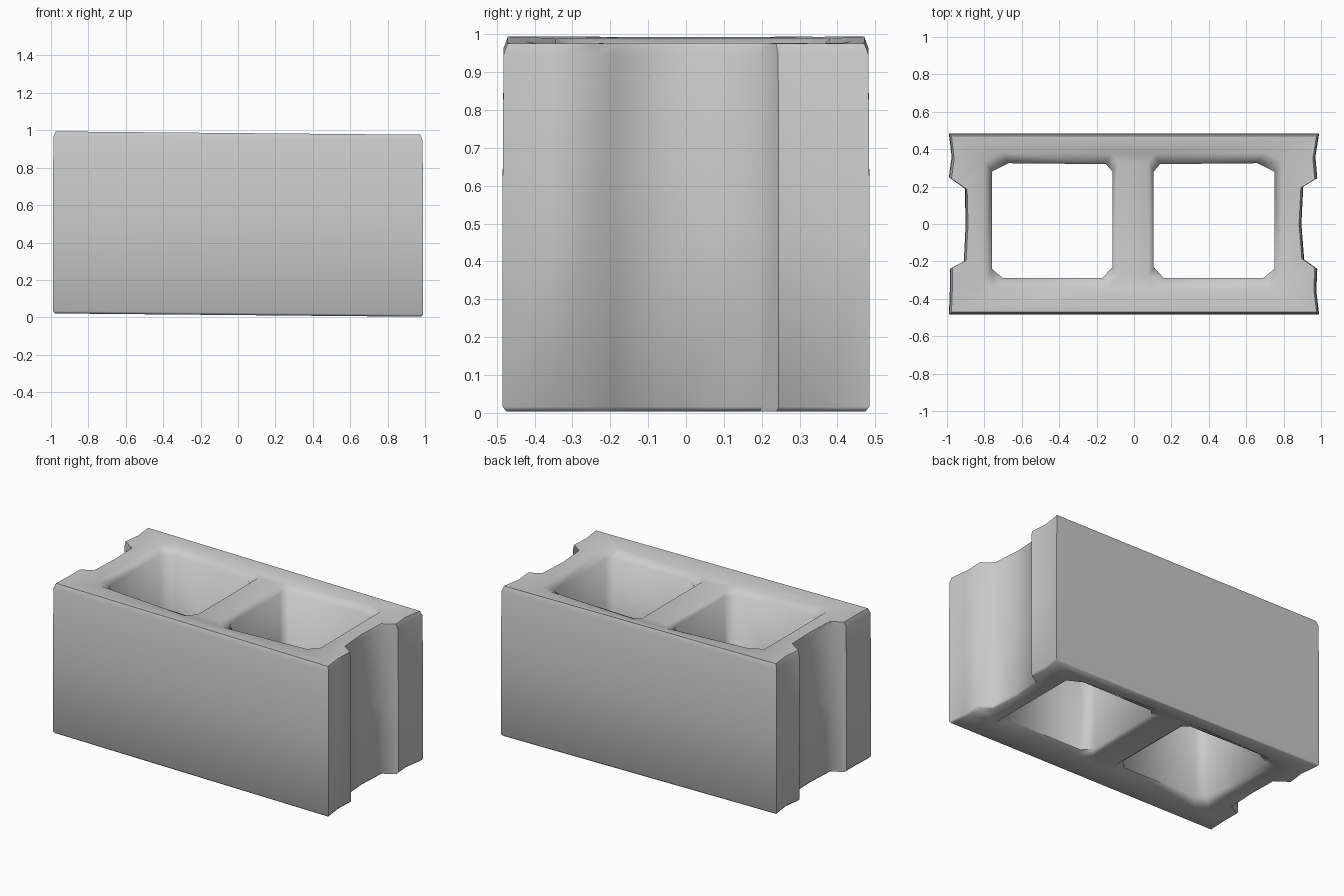
import bpy, bmesh
from mathutils import Vector

if "Cube" in bpy.data.objects:
    bpy.data.objects.remove(bpy.data.objects["Cube"])

# plan outline (counter-clockwise) with recessed, slightly worn ends
OUTER = [(-0.99, -0.485), (0.99, -0.485), (0.975, -0.36), (0.98, -0.24), (0.91, -0.19),
         (0.895, 0.0), (0.905, 0.2), (0.98, 0.245), (0.97, 0.36), (0.99, 0.485),
         (-0.99, 0.485), (-0.975, 0.36), (-0.99, 0.25), (-0.905, 0.19),
         (-0.9, 0.0), (-0.91, -0.2), (-0.985, -0.24), (-0.985, -0.36)]
# right-hand core: opening with clipped corners
CORE = [(0.16, -0.29), (0.69, -0.29), (0.75, -0.24), (0.75, 0.28),
        (0.66, 0.325), (0.14, 0.32), (0.105, 0.28), (0.105, -0.23)]
CORES = [CORE, [(-x - 0.01, y) for x, y in CORE]]

bm = bmesh.new()


def lean(x, y, z):
    # slight slump of the worn top and bottom faces
    return Vector((x, y, z - 0.009 * x))


def ring(points):
    verts = [bm.verts.new(lean(*p)) for p in points]
    edges = [bm.edges.new((v, verts[i - 1])) for i, v in enumerate(verts)]
    return verts, edges


def bridge(a, b):
    for i in range(len(a)):
        bm.faces.new((a[i - 1], a[i], b[i], b[i - 1]))


def outer_ring(z, inset):
    return ring([(x * (1 - inset / 0.99), y * (1 - inset / 0.485), z) for x, y in OUTER])


def core_ring(core, z, flare, dip):
    # flared mouth; the middle web dips a little below the rim
    cx, cy = sum(p[0] for p in core) / 8, 0.015
    pts = []
    for x, y in core:
        web = abs(x) < 0.2
        fx = flare * (0.5 if web else 0.75)
        pts.append((x + (fx if x > cx else -fx), y + (flare if y > cy else -flare),
                    z - (dip if web else 0)))
    return ring(pts)


# outer shell walls with softened rims
levels = [outer_ring(z, i) for z, i in
          ((0.012, 0.012), (0.025, 0.0), (0.5, 0.0), (0.955, 0.003), (0.985, 0.014))]
for lo, hi in zip(levels, levels[1:]):
    bridge(lo[0], hi[0])
bottom, top = list(levels[0][1]), list(levels[-1][1])

# core walls
for core in CORES:
    loops = [core_ring(core, z, f, d) for z, f, d in
             ((0.012, 0.05, -0.02), (0.05, 0.0, 0), (0.94, 0.0, 0.01), (0.983, 0.055, 0.025))]
    for lo, hi in zip(loops, loops[1:]):
        bridge(hi[0], lo[0])
    bottom += loops[0][1]
    top += loops[-1][1]

# top and bottom faces around the cores
for edges, n in ((bottom, -1), (top, 1)):
    bmesh.ops.triangle_fill(bm, edges=edges, use_beauty=True, normal=(0, 0, n))

bmesh.ops.recalc_face_normals(bm, faces=bm.faces)
mesh = bpy.data.meshes.new("hollow_block")
bm.to_mesh(mesh)
bm.free()
block = bpy.data.objects.new("hollow_block", mesh)
bpy.context.collection.objects.link(block)
bpy.context.view_layer.objects.active = block
block.select_set(True)
bpy.ops.object.shade_smooth_by_angle(angle=1.05)
